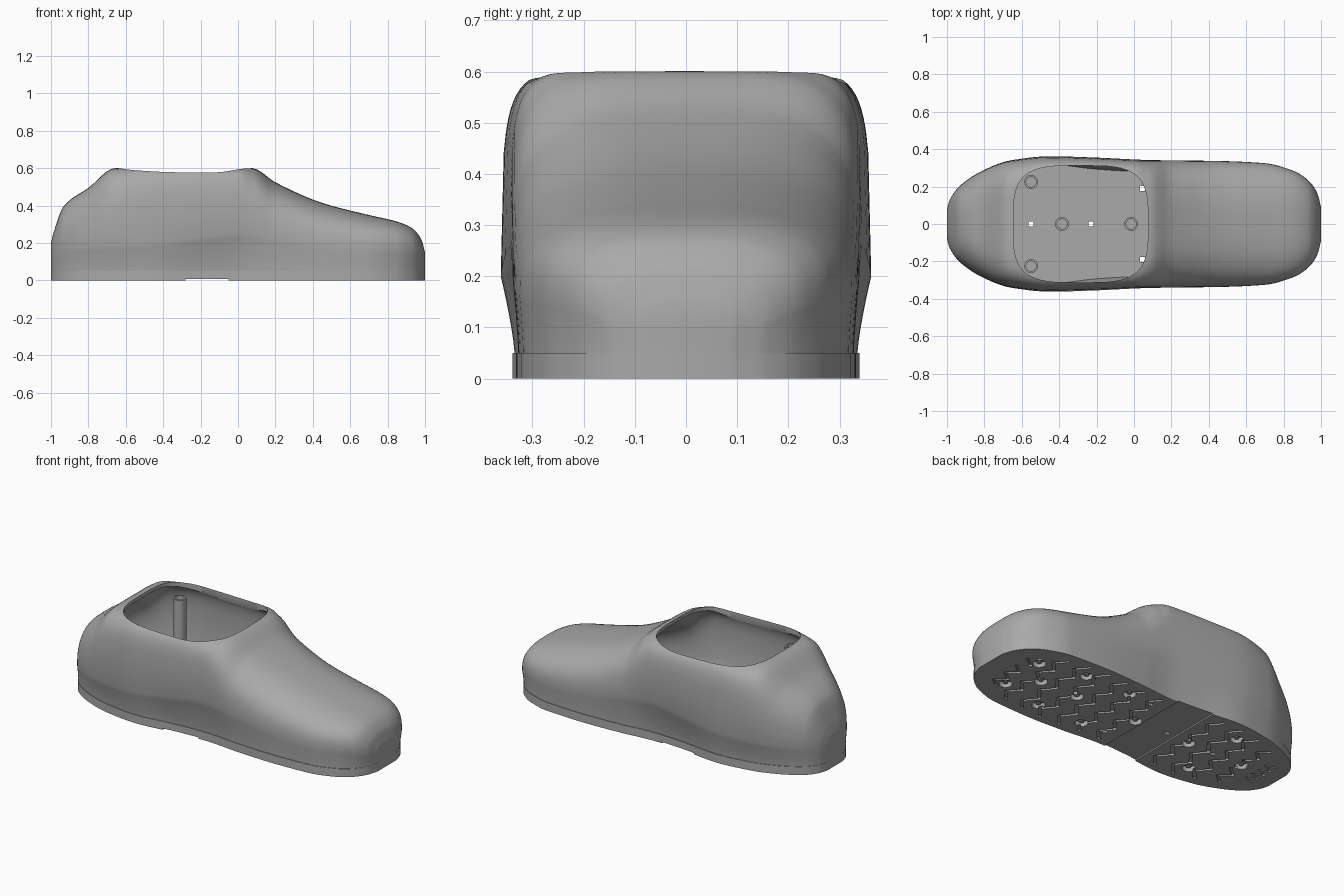
import bpy, bmesh, math

cube = bpy.data.objects.get("Cube")
if cube:
    bpy.data.objects.remove(cube)

grey = bpy.data.materials.new("plain grey")
grey.use_nodes = True
GREY = (0.4, 0.4, 0.4, 1)
grey.diffuse_color = GREY
grey.node_tree.nodes["Principled BSDF"].inputs["Base Color"].default_value = GREY

# Stations from heel to toe: x, base half width, widest half width, height of widest, top, squareness
STATIONS = [
    (-1, .07, .08, .12, .2, 3), (-.985, .12, .13, .14, .26, 3), (-.93, .19, .205, .16, .4, 3),
    (-.8, .265, .29, .18, .495, 4), (-.66, .31, .34, .19, .6, 6), (-.45, .335, .362, .2, .605, 9),
    (-.2, .31, .355, .235, .605, 9), (0, .3, .345, .26, .605, 8), (.08, .305, .342, .25, .6, 5),
    (.2, .317, .34, .225, .525, 3.2), (.45, .328, .337, .18, .415, 2.8), (.7, .318, .325, .16, .35, 2.8),
    (.85, .275, .285, .16, .315, 3), (.93, .22, .235, .15, .28, 3), (.98, .15, .165, .12, .22, 3),
    (1, .085, .09, .1, .15, 3)]
FLOOR = 0.05


def slopes(xs, ys):
    d = [(ys[i + 1] - ys[i]) / (xs[i + 1] - xs[i]) for i in range(len(xs) - 1)]
    mid = [0 if a * b <= 0 else 2 * a * b / (a + b) for a, b in zip(d, d[1:])]
    return [d[0]] + mid + [d[-1]]


def smooth_stations(steps=6):
    """Monotone cubic through every column of the station table."""
    cols = list(zip(*STATIONS))
    xs = cols[0]
    tangents = [slopes(xs, c) for c in cols]
    out = []
    for i in range(len(xs) - 1):
        h = xs[i + 1] - xs[i]
        for k in range(steps):
            t = k / steps
            a, b = (1 + 2 * t) * (1 - t) ** 2, t * t * (3 - 2 * t)
            p, q = t * (1 - t) ** 2 * h, t * t * (t - 1) * h
            out.append([a * c[i] + b * c[i + 1] + p * m[i] + q * m[i + 1]
                        for c, m in zip(cols, tangents)])
    return out + [list(STATIONS[-1])]


def make_object(name, bm):
    bmesh.ops.recalc_face_normals(bm, faces=bm.faces[:])
    mesh = bpy.data.meshes.new(name)
    bm.to_mesh(mesh)
    bm.free()
    mesh.materials.append(grey)
    obj = bpy.data.objects.new(name, mesh)
    bpy.context.collection.objects.link(obj)
    return obj


def loft(name, rings):
    bm = bmesh.new()
    loops = [[bm.verts.new(p) for p in ring] for ring in rings]
    n = len(loops[0])
    for a, b in zip(loops, loops[1:]):
        for j in range(n):
            bm.faces.new((a[j], a[(j + 1) % n], b[(j + 1) % n], b[j]))
    bm.faces.new(loops[0])
    bm.faces.new(loops[-1])
    return make_object(name, bm)


def prism(name, outline, z0, z1):
    return loft(name, [[(x, y, z) for x, y in outline] for z in (z0, z1)])


def disc(x, y, r, n=24):
    return [(x + r * math.cos(math.tau * i / n), y + r * math.sin(math.tau * i / n)) for i in range(n)]


def box(x, y, w, d):
    return [(x - w, y - d), (x + w, y - d), (x + w, y + d), (x - w, y + d)]


def cut(target, cutter):
    mod = target.modifiers.new("cut", "BOOLEAN")
    mod.operation, mod.solver, mod.object = "DIFFERENCE", "EXACT", cutter
    bpy.context.view_layer.objects.active = target
    bpy.ops.object.modifier_apply(modifier=mod.name)
    bpy.data.objects.remove(cutter)


def soften(obj, degrees):
    bpy.ops.object.select_all(action="DESELECT")
    obj.select_set(True)
    bpy.context.view_layer.objects.active = obj
    bpy.ops.object.shade_smooth_by_angle(angle=math.radians(degrees))


def section(x, base, wide, zm, top, n, wall, z0):
    """One closed cross-section: flared lower side, then a tapered superellipse over the top."""
    base, wide, top = base - wall, wide - wall, top - wall
    half = []
    for k in range(6):
        t = k / 6
        half.append((base + (wide - base) * t ** 1.3, z0 + (zm - z0) * t))
    for k in range(17):
        a = math.pi / 2 * k / 16
        s = max(math.sin(a), 0) ** (2 / n)
        y = wide * max(math.cos(a), 0) ** (2 / n) if k < 16 else 0
        half.append((y * (1 - .07 * s ** 3), zm + (top - zm) * s))
    return [(x, y, z) for y, z in half] + [(x, -y, z) for y, z in half[-2::-1]]


def body(name, wall, z0):
    return loft(name, [section(s[0] * (1 - wall), *s[1:], wall, z0) for s in smooth_stations()])


# Upper: hollow shell with an ankle opening
upper = body("upper", 0, FLOOR)
cut(upper, body("hollow", .02, FLOOR - .02))
opening = []
for i in range(64):
    c, s = math.cos(math.tau * i / 64), math.sin(math.tau * i / 64)
    opening.append((-.285 + math.copysign(.36 * abs(c) ** .55, c), math.copysign(.312 * abs(s) ** .55, s)))
cut(upper, prism("opening", opening, .4, 1))
soften(upper, 35)

# Sole slab with a raised arch
side = [(s[0], s[1] + .004) for s in smooth_stations()]
sole = prism("sole", side + [(x, -y) for x, y in side[::-1]], 0, FLOOR)
cut(sole, prism("arch_gap", box(-.165, 0, .115, .5), -.1, .008))

# Zigzag tread grooves, kept inside the edge of the sole
for x in [-.88 + .13 * i for i in range(5)] + [.05 + .13 * i for i in range(7)]:
    reach = min(s[1] for s in smooth_stations() if abs(s[0] - x) < .1) - .03
    count = 8
    ys = [-reach + 2 * reach * i / count for i in range(count + 1)]
    line = [(x + (.03 if i % 2 else -.03), y) for i, y in enumerate(ys)]
    strip = [(a - .01, b) for a, b in line] + [(a + .01, b) for a, b in line[::-1]]
    cut(sole, prism("groove", strip, -.1, .012))

# Screw wells under the sole, each with a small pin
wells = [(-.38, 0), (-.01, 0), (-.75, 0), (.4, 0), (.65, 0)]
for sy in (-1, 1):
    wells += [(-.55, sy * .2), (.2, sy * .2), (.5, sy * .2), (.78, sy * .14)]
for x, y in wells:
    cut(sole, prism("well", disc(x, y, .036), -.1, .03))
    prism("well_pin", disc(x, y, .014, 16), .008, .035)

# Small square holes through the sole
for x, y in [(-.55, 0), (-.23, 0), (.045, .19), (.045, -.19)]:
    cut(sole, prism("hole", box(x, y, .013, .013), -.1, .1))
soften(sole, 35)


# Hollow posts and flat buttons on the inner floor
def post(name, x, y, r, top):
    tube = prism(name, disc(x, y, r), FLOOR - .005, top)
    cut(tube, prism("bore", disc(x, y, r - .01), FLOOR + .005, 1))
    soften(tube, 35)


for sy, label in ((-1, "right"), (1, "left")):
    post("heel_post_" + label, -.55, sy * .225, .037, .52)
    for x, y in ((-.35, .255), (-.1, .14)):
        prism("floor_button_" + label, disc(x, sy * y, .02), FLOOR - .005, FLOOR + .006)
for x in (-.385, -.015):
    post("floor_post", x, 0, .037, .09)
